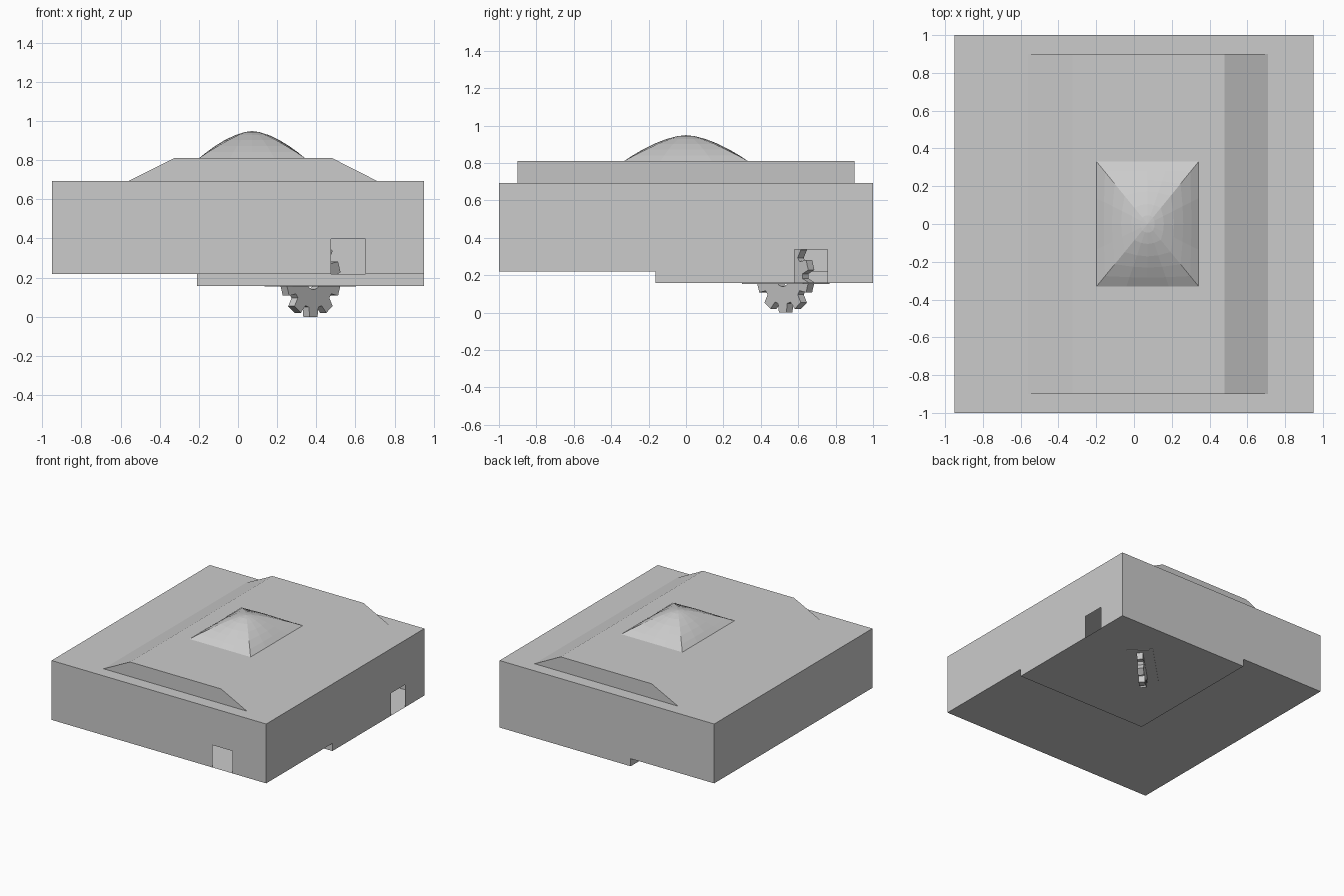
import bpy, bmesh
from math import sin, cos, pi, copysign
from mathutils import Vector

if "Cube" in bpy.data.objects:
    bpy.data.objects.remove(bpy.data.objects["Cube"])


def make(name, polys, fix_normals=True):
    """Make an object from a list of polygons given as 3D points."""
    bm = bmesh.new()
    for pts in polys:
        bm.faces.new([bm.verts.new(p) for p in pts])
    bmesh.ops.remove_doubles(bm, verts=bm.verts, dist=1e-5)
    if fix_normals:
        bmesh.ops.recalc_face_normals(bm, faces=bm.faces)
    mesh = bpy.data.meshes.new(name)
    bm.to_mesh(mesh)
    bm.free()
    obj = bpy.data.objects.new(name, mesh)
    bpy.context.collection.objects.link(obj)
    return obj


# Hollow body shell with a stepped floor and two windows open at the bottom edge
X, Y = 0.95, 1.0
LOW, MID, TOP = 0.158, 0.219, 0.694
SX, SY = -0.21, -0.163          # where the floor steps down
front = [(-X, MID), (0.475, MID), (0.475, 0.398), (0.652, 0.398), (0.652, MID),
         (X, MID), (X, TOP), (-X, TOP)]
right = [(-Y, MID), (SY, MID), (SY, LOW), (0.58, LOW), (0.58, 0.338),
         (0.757, 0.338), (0.757, LOW), (Y, LOW), (Y, TOP), (-Y, TOP)]
back = [(X, LOW), (SX, LOW), (SX, MID), (-X, MID), (-X, TOP), (X, TOP)]
floor = [(-X, -Y), (-X, Y), (SX, Y), (SX, SY), (X, SY), (X, -Y)]
make("body_shell", [
    [(x, -Y, z) for x, z in front],
    [(X, y, z) for y, z in right],
    [(x, Y, z) for x, z in back],
    [(-X, Y, MID), (-X, -Y, MID), (-X, -Y, TOP), (-X, Y, TOP)],
    [(-X, -Y, TOP), (X, -Y, TOP), (X, Y, TOP), (-X, Y, TOP)],
    [(x, y, MID) for x, y in floor],
    [(SX, SY, LOW), (SX, Y, LOW), (X, Y, LOW), (X, SY, LOW)],
    [(SX, SY, LOW), (SX, SY, MID), (SX, Y, MID), (SX, Y, LOW)],
    [(SX, SY, LOW), (X, SY, LOW), (X, SY, MID), (SX, SY, MID)],
])

# Raised top slab with sloped left and right sides
SLAB = 0.811
prof = [(-0.56, TOP), (-0.325, SLAB), (0.48, SLAB), (0.71, TOP)]
strips = [[(a[0], -0.9, a[1]), (b[0], -0.9, b[1]), (b[0], 0.9, b[1]), (a[0], 0.9, a[1])]
          for a, b in zip(prof, prof[1:])]
ends = [[(x, y, z) for x, z in prof] for y in (-0.9, 0.9)]
make("top_slab", strips + ends)


# Domed button: rectangular at the base, rounder towards the tip
def dome_ring(r, n=16):
    pts = []
    for i in range(n):
        a = 2 * pi * i / n
        c = Vector((cos(a), sin(a)))
        square = c / max(abs(c.x), abs(c.y))
        p = c.lerp(square, min(1, r * 1.05)) * r
        pts.append((0.072 + 0.27 * p.x, 0.33 * p.y, SLAB + 0.138 * (1 - r ** 1.65)))
    return pts


rings = [dome_ring(r) for r in (1, 0.86, 0.7, 0.52, 0.32, 0.14)]
faces = [[lo[i - 1], lo[i], hi[i], hi[i - 1]]
         for lo, hi in zip(rings, rings[1:]) for i in range(16)]
tip = (0.072, 0, SLAB + 0.138)
faces += [[rings[-1][i - 1], rings[-1][i], tip] for i in range(16)]
make("dome_button", faces)

# Ten-toothed wheel set diagonally, half sunk in the floor
CENTRE = Vector((0.37, 0.533, 0.195))
ALONG = Vector((1, 1, 0)).normalized()
AXLE = Vector((1, -1, 0)).normalized()


def wheel_point(r, a, w):
    return CENTRE + ALONG * (r * sin(a)) - Vector((0, 0, r * cos(a))) + AXLE * w


tooth = [(0.150, -0.23), (0.197, -0.145), (0.197, 0.145), (0.150, 0.23)]
outline = [(r, 2 * pi * k / 10 + a) for k in range(10) for r, a in tooth]
faces = []
for i in range(len(outline)):
    (r0, a0), (r1, a1) = outline[i - 1], outline[i]
    h, bore = 0.023, 0.055
    loop = [(r0, a0, -h), (r0, a0, h), (bore, a0, h), (bore, a0, -h)]
    nxt = [(r1, a1, -h), (r1, a1, h), (bore, a1, h), (bore, a1, -h)]
    for j in range(4):
        faces.append([wheel_point(*p) for p in (loop[j - 1], loop[j], nxt[j], nxt[j - 1])])
make("toothed_wheel", faces)

# Thin plate around the wheel on the underside
bpy.ops.mesh.primitive_cube_add(size=1, location=(CENTRE.x, CENTRE.y, LOW - 0.001),
                                rotation=(0, 0, pi / 4))
plate = bpy.context.object
plate.name = "wheel_plate"
plate.scale = (0.46, 0.2, 0.006)
